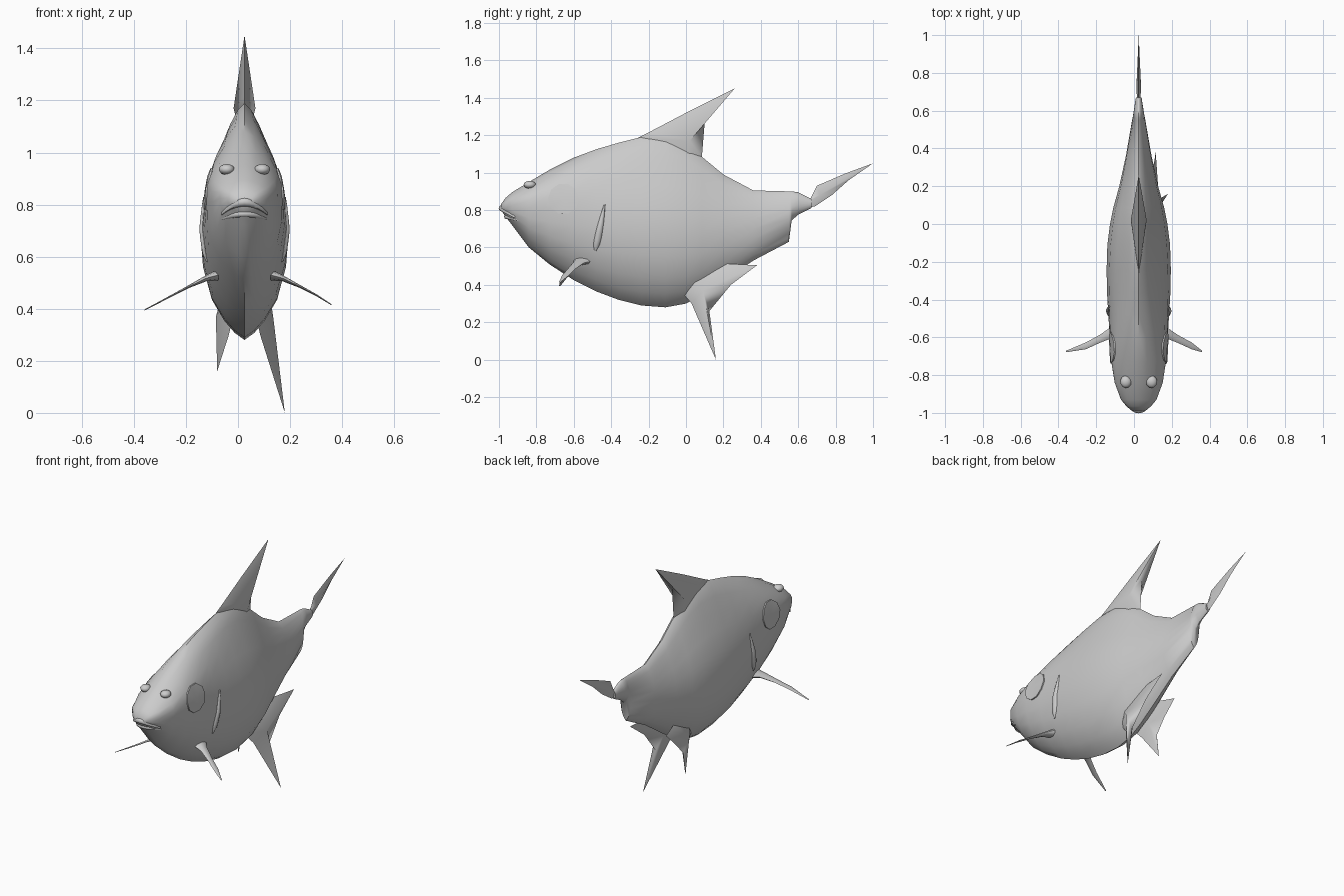
import bpy, bmesh, math
from mathutils import Vector

if "Cube" in bpy.data.objects:
    bpy.data.objects.remove(bpy.data.objects["Cube"], do_unlink=True)

MID = 0.025  # centre plane of the body
grey = bpy.data.materials.new("plain grey")
grey.use_nodes = True
grey.diffuse_color = (0.6, 0.6, 0.6, 1)
grey.node_tree.nodes["Principled BSDF"].inputs["Base Color"].default_value = (0.6, 0.6, 0.6, 1)


def finish(name, bm, angle=50):
    bmesh.ops.remove_doubles(bm, verts=bm.verts, dist=0.0005)
    bmesh.ops.recalc_face_normals(bm, faces=bm.faces)
    mesh = bpy.data.meshes.new(name)
    bm.to_mesh(mesh)
    bm.free()
    mesh.materials.append(grey)
    obj = bpy.data.objects.new(name, mesh)
    bpy.context.collection.objects.link(obj)
    bpy.ops.object.select_all(action="DESELECT")
    obj.select_set(True)
    bpy.context.view_layer.objects.active = obj
    bpy.ops.object.shade_smooth_by_angle(angle=math.radians(angle))
    return obj


def loft(name, rings):
    bm = bmesh.new()
    rows = [[bm.verts.new(p) for p in ring] for ring in rings]
    n = len(rows[0])
    for a, b in zip(rows, rows[1:]):
        for i in range(n):
            bm.faces.new((a[i], a[(i + 1) % n], b[(i + 1) % n], b[i]))
    bm.faces.new(rows[0])
    bm.faces.new(rows[-1])
    return finish(name, bm)


def fin(name, outline, centre, thick):
    """Lens-shaped fin: thin outline, ridge on both sides."""
    bm = bmesh.new()
    rim = [bm.verts.new(p) for p in outline]
    for side in (1, -1):
        peak = bm.verts.new(Vector(centre) + Vector((thick * side, 0, 0)))
        for i, v in enumerate(rim):
            bm.faces.new((v, rim[(i + 1) % len(rim)], peak))
    return finish(name, bm, 80)


def spike(name, path):
    """Tapered blade through (centre, half length in y, half thickness in z)."""
    rings = []
    for c, ry, rz in path:
        rings.append([Vector(c) + Vector((0, ry * math.cos(a), rz * math.sin(a)))
                      for a in (k * math.tau / 8 for k in range(8))])
    return loft(name, rings)


# Body: y, bottom, top, half width, crest amount (negative is boxier)
stations = [
    (-0.99, 0.80, 0.83, 0.035, 0), (-0.965, 0.765, 0.865, 0.065, -0.2),
    (-0.93, 0.72, 0.895, 0.092, -0.4), (-0.84, 0.60, 0.95, 0.12, -0.5),
    (-0.73, 0.51, 1.015, 0.143, -0.35), (-0.60, 0.425, 1.08, 0.153, -0.1),
    (-0.48, 0.365, 1.125, 0.161, 0.1), (-0.36, 0.32, 1.16, 0.168, 0.3),
    (-0.24, 0.29, 1.19, 0.17, 0.45), (-0.11, 0.28, 1.19, 0.166, 0.55),
    (0.0, 0.30, 1.15, 0.152, 0.55), (0.085, 0.345, 1.085, 0.135, 0.5),
    (0.20, 0.42, 0.99, 0.103, 0.4), (0.36, 0.53, 0.905, 0.068, 0.2),
    (0.55, 0.63, 0.90, 0.035, 0.2), (0.565, 0.745, 0.90, 0.032, 0.2),
    (0.60, 0.775, 0.895, 0.026, 0), (0.67, 0.81, 0.86, 0.015, 0)]
levels = [0, .03, .08, .17, .3, .45, .6, .72, .82, .91, .97, 1]
rounded = [0, .2, .42, .7, .91, 1, .97, .88, .72, .48, .24, 0]
crested = [0, .25, .5, .8, .97, 1, .84, .52, .27, .13, .05, 0]


def section(y, low, high, width, crest):
    half = [(width * (r + (c - r) * crest), low + (high - low) * s)
            for s, r, c in zip(levels, rounded, crested)]
    return ([(MID + x, y, z) for x, z in half] +
            [(MID - x, y, z) for x, z in half[-2:0:-1]])


loft("body", [section(*s) for s in stations])


def half_width(y, z):
    """Body half width at a point on the flank."""
    for a, b in zip(stations, stations[1:]):
        if a[0] <= y <= b[0]:
            t = (y - a[0]) / (b[0] - a[0])
            _, low, high, w, c = (p + (q - p) * t for p, q in zip(a, b))
            s = min(max((z - low) / (high - low), 0), 0.999)
            i = max(k for k in range(len(levels)) if levels[k] <= s)
            u = (s - levels[i]) / (levels[i + 1] - levels[i])
            f = [r + (q - r) * c for r, q in zip(rounded, crested)]
            return w * (f[i] + (f[i + 1] - f[i]) * u)
    return 0


# Dorsal and tail fins
def upright(points):
    return [(MID, y, z) for y, z in points]


fin("dorsal_fin", upright([(-0.26, 1.185), (-0.2, 1.215), (0.0, 1.32), (0.26, 1.45),
                           (0.17, 1.36), (0.10, 1.27), (0.085, 1.085), (0.0, 1.0)]),
    (MID, 0.02, 1.17), 0.042)
fin("tail_fin", upright([(0.58, 0.80), (0.665, 0.86), (0.70, 0.93), (0.85, 0.995), (1.0, 1.05),
                         (0.87, 0.96), (0.78, 0.88), (0.69, 0.82)]),
    (MID, 0.715, 0.88), 0.013)

for side, label in ((1, "left"), (-1, "right")):
    def at(x, y, z):
        return (MID + side * x, y, z)

    # Two-pointed belly fins, the left one longer than the right
    if side > 0:
        points = [at(0.155, 0.16, 0.0), at(0.095, 0.125, 0.26), at(0.09, 0.24, 0.40),
                  at(0.09, 0.38, 0.505), at(0.06, 0.19, 0.515)]
    else:
        points = [at(0.105, 0.12, 0.16), at(0.09, 0.12, 0.29), at(0.085, 0.19, 0.37),
                  at(0.085, 0.28, 0.455), at(0.06, 0.16, 0.48)]
    fin(label + "_belly_fin",
        [at(0.05, 0.0, 0.46), at(0.045, -0.03, 0.37), at(0.06, 0.03, 0.30)] + points,
        at(0.08, 0.09, 0.37), 0.03)

    # Thin side fins
    spike(label + "_side_fin", [
        (at(0.10, -0.545, 0.53), 0.055, 0.022), (at(0.145, -0.575, 0.518), 0.03, 0.012),
        (at(0.21, -0.61, 0.487), 0.021, 0.006), (at(0.28, -0.645, 0.45), 0.018, 0.004),
        (at(0.335 if side > 0 else 0.385, -0.675, 0.415 if side > 0 else 0.395), 0.004, 0.002)])

    # Gill flap following the flank, broader towards the bottom
    rings = []
    for k in range(9):
        t = k / 8
        y, z = -0.435 - 0.05 * t, 0.83 - 0.25 * t
        r = 0.004 + 0.03 * t * math.sqrt(1 - t * t)
        x = half_width(y, z)
        rings.append([at(x + (0.003 + r * 0.5) * math.sin(a), y + r * math.cos(a), z)
                      for a in (j * math.tau / 8 for j in range(8))])
    loft(label + "_gill", rings)

    # Round eye plate lying on the flank
    bm = bmesh.new()
    rim = []
    for lift in (-0.002, 0.007):
        ring = []
        for k in range(10):
            y = -0.655 + 0.083 * math.cos(k * math.tau / 10)
            z = 0.86 + 0.083 * math.sin(k * math.tau / 10)
            ring.append(bm.verts.new(at(half_width(y, z) + lift, y, z)))
        rim.append(ring)
    hub = bm.verts.new(at(half_width(-0.655, 0.86) + 0.006, -0.655, 0.86))
    for i in range(10):
        j = (i + 1) % 10
        bm.faces.new((rim[0][i], rim[0][j], rim[1][j], rim[1][i]))
        bm.faces.new((rim[1][i], rim[1][j], hub))
    finish(label + "_eye", bm, 40)

    # Low brow bump
    bm = bmesh.new()
    bmesh.ops.create_uvsphere(bm, u_segments=12, v_segments=8, radius=0.03)
    bmesh.ops.scale(bm, verts=bm.verts, vec=(1, 1.1, 0.7))
    bmesh.ops.translate(bm, verts=bm.verts, vec=at(0.068, -0.835, 0.935))
    finish(label + "_brow", bm, 80)

# Lips: tapered arcs around the front of the mouth
for name, front, height, drop, size in (("upper_lip", -0.985, 0.81, 0.045, 0.017),
                                        ("lower_lip", -0.96, 0.765, 0.02, 0.013)):
    rings = []
    for k in range(11):
        u = k / 5 - 1
        c = Vector((MID + 0.088 * u, front + 0.065 * u * u, height - drop * u * u))
        r = size * (1 - 0.65 * u * u)
        rings.append([c + Vector((0, r * math.cos(a), r * math.sin(a)))
                      for a in (j * math.tau / 8 for j in range(8))])
    loft(name, rings)
